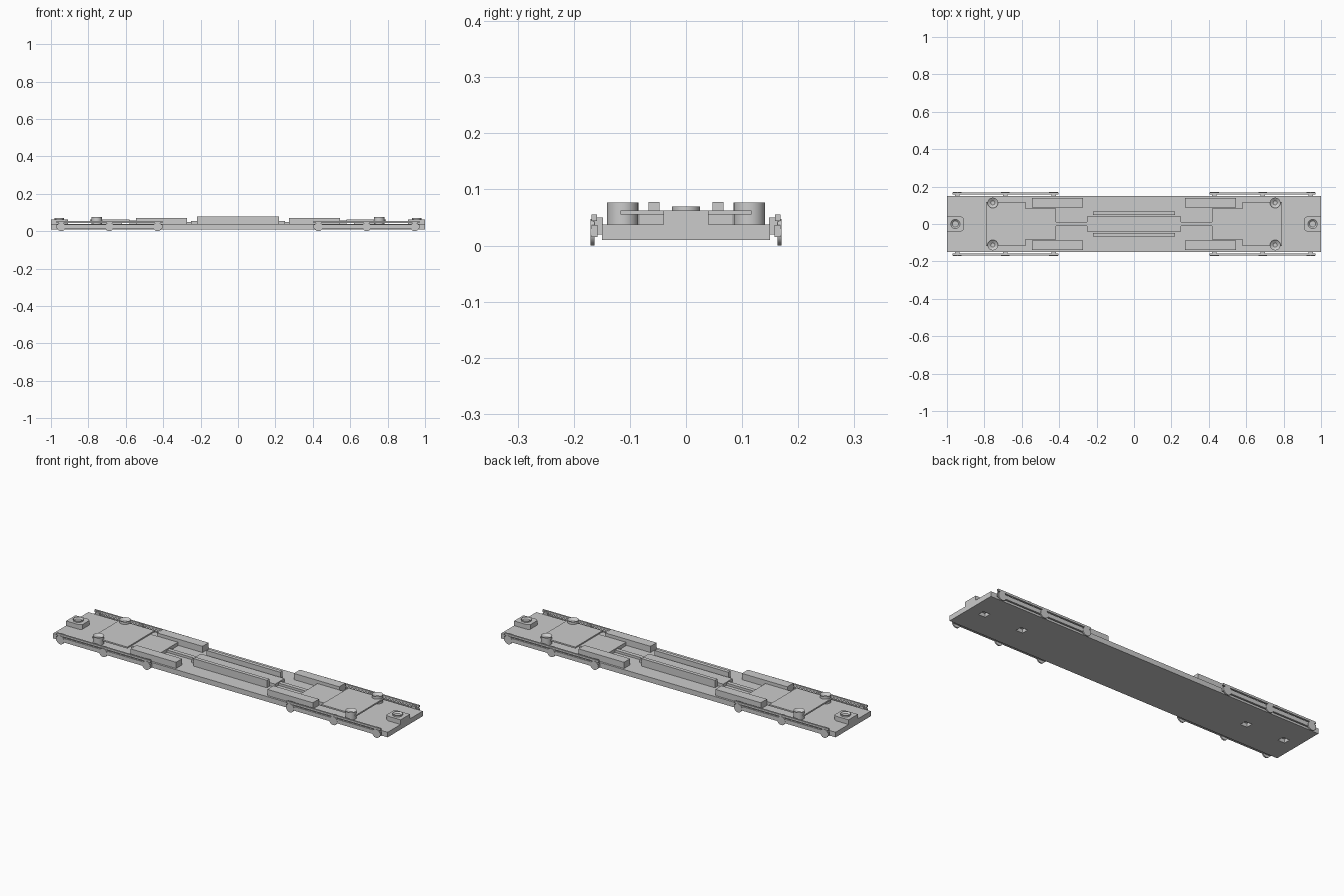
import bpy
import bmesh
from math import pi
from mathutils import Matrix

if "Cube" in bpy.data.objects:
    bpy.data.objects.remove(bpy.data.objects["Cube"], do_unlink=True)

grey = bpy.data.materials.new("plain grey")
grey.use_nodes = True
grey.diffuse_color = (0.6, 0.6, 0.6, 1)
grey.node_tree.nodes["Principled BSDF"].inputs["Base Color"].default_value = (0.6, 0.6, 0.6, 1)


def finish(bm, name):
    bmesh.ops.recalc_face_normals(bm, faces=bm.faces)
    mesh = bpy.data.meshes.new(name)
    bm.to_mesh(mesh)
    bm.free()
    mesh.materials.append(grey)
    obj = bpy.data.objects.new(name, mesh)
    bpy.context.collection.objects.link(obj)
    return obj


def prism(name, outline, z0, z1):
    """Extrude an xy outline between two heights."""
    bm = bmesh.new()
    face = bm.faces.new([bm.verts.new((x, y, z0)) for x, y in outline])
    geom = bmesh.ops.extrude_face_region(bm, geom=[face])["geom"]
    for v in geom:
        if isinstance(v, bmesh.types.BMVert):
            v.co.z = z1
    return finish(bm, name)


def box(name, x0, x1, y0, y1, z0, z1):
    return prism(name, [(x0, y0), (x1, y0), (x1, y1), (x0, y1)], z0, z1)


def ring(name, x, y, z0, z1, radius, hole, sides=24):
    """Round post with a blind hole in its top."""
    bm = bmesh.new()
    bmesh.ops.create_cone(bm, cap_ends=True, segments=sides, radius1=radius, radius2=radius,
                          depth=z1 - z0, matrix=Matrix.Translation((x, y, (z0 + z1) / 2)))
    top = [f for f in bm.faces if f.normal.z > 0.9]
    bmesh.ops.inset_region(bm, faces=top, thickness=radius - hole)
    bmesh.ops.translate(bm, verts=top[0].verts, vec=(0, 0, -0.012))
    return finish(bm, name)


def disc(name, x, y, z, radius, width, sides=16):
    """Wheel with its axle along y."""
    bm = bmesh.new()
    bmesh.ops.create_cone(bm, cap_ends=True, segments=sides, radius1=radius, radius2=radius, depth=width,
                          matrix=Matrix.Translation((x, y, z)) @ Matrix.Rotation(pi / 2, 4, "X"))
    return finish(bm, name)


# Deck with four blind pockets underneath
deck = box("deck", -1, 1, -0.15, 0.15, 0.01, 0.0375)
for sx in (-1, 1):
    for px in (0.685, 0.915):
        cutter = box("pocket_cutter", sx * px - 0.02, sx * px + 0.02, -0.018, 0.018, -0.01, 0.03)
        cutter.hide_render = True
        cutter.hide_viewport = True
        cut = deck.modifiers.new("pocket", "BOOLEAN")
        cut.object = cutter
        cut.solver = "EXACT"

# Centre spine and its side bars
box("centre_block", -0.25, 0.25, -0.04, 0.04, 0.0375, 0.055)
for sy in (-1, 1):
    box("centre_bar", -0.22, 0.22, sy * 0.047, sy * 0.067, 0.0375, 0.078)

for sx in (-1, 1):
    end = "left" if sx > 0 else "right"

    # Raised plate on a pivot, stepping down to a narrow neck
    box(end + "_pivot", sx * 0.62, sx * 0.75, -0.04, 0.04, 0.0375, 0.056)
    box(end + "_plate", sx * 0.58, sx * 0.79, -0.117, 0.117, 0.055, 0.063)
    box(end + "_step", sx * 0.417, sx * 0.58, -0.083, 0.083, 0.0375, 0.056)
    box(end + "_neck", sx * 0.25, sx * 0.417, -0.011, 0.011, 0.0375, 0.05)

    # End block with a round boss
    block = [(1, -0.04), (1, 0.04), (0.925, 0.04), (0.91, 0.03), (0.91, -0.03), (0.925, -0.04)]
    prism(end + "_end_block", [(sx * x, y) for x, y in block], 0.0375, 0.0625)
    ring(end + "_end_boss", sx * 0.955, 0, 0.06, 0.07, 0.025, 0.011)

    for sy in (-1, 1):
        side = end + ("_back" if sy > 0 else "_front")
        box(side + "_side_box", sx * 0.273, sx * 0.545, sy * 0.087, sy * 0.139, 0.0375, 0.071)
        ring(side + "_post", sx * 0.755, sy * 0.113, 0.0375, 0.077, 0.028, 0.011)

        # Two rails joined by posts, with three wheels outside
        box(side + "_lower_rail", sx * 0.405, sx * 0.97, sy * 0.158, sy * 0.168, 0.015, 0.037)
        box(side + "_upper_rail", sx * 0.405, sx * 0.97, sy * 0.159, sy * 0.168, 0.044, 0.055)
        for x in (0.43, 0.688, 0.945):
            box(side + "_rail_post", sx * (x - 0.012), sx * (x + 0.012), sy * 0.148, sy * 0.166, 0.02, 0.05)
            disc(side + "_wheel", sx * x, sy * 0.1665, 0.0235, 0.0235, 0.007)

# Keep round parts smooth with crisp edges
bpy.ops.object.select_all(action="DESELECT")
for obj in bpy.context.scene.objects:
    if obj.type == "MESH" and ("post" in obj.name or "boss" in obj.name or "wheel" in obj.name):
        obj.select_set(True)
        bpy.context.view_layer.objects.active = obj
bpy.ops.object.shade_smooth_by_angle()
